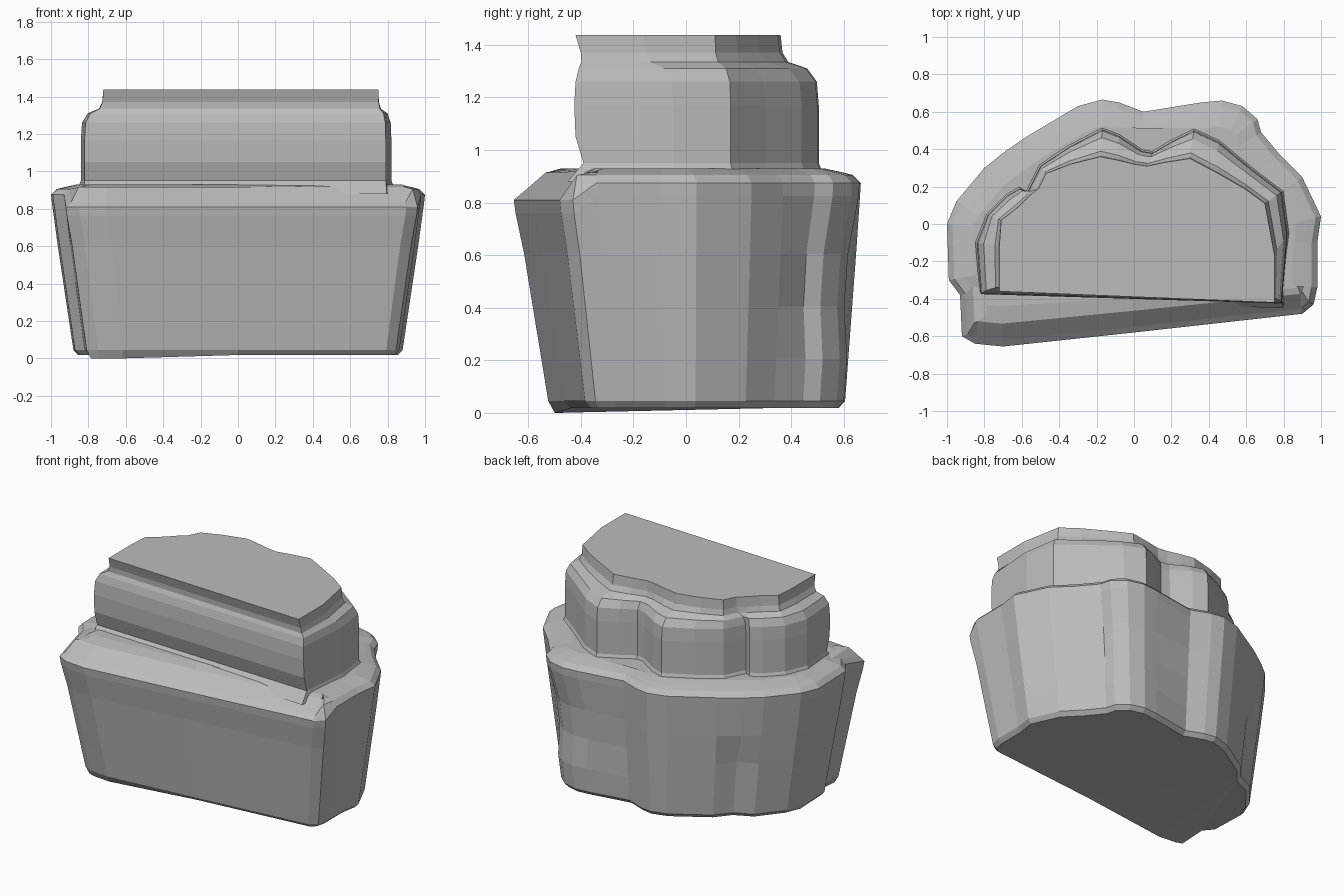
import bpy
import bmesh
from mathutils import Vector

cube = bpy.data.objects.get("Cube")
if cube:
    bpy.data.objects.remove(cube, do_unlink=True)

stone = bpy.data.materials.new("plain grey")
stone.use_nodes = True
GREY = (0.5, 0.5, 0.5, 1)
stone.diffuse_color = GREY
stone.node_tree.nodes["Principled BSDF"].inputs["Base Color"].default_value = GREY


def outline(*hundredths):
    """Pairs of x, y in hundredths of a unit, counter-clockwise."""
    return [Vector((x, y)) / 100 for x, y in zip(hundredths[::2], hundredths[1::2])]


def inset(points, amount):
    """Move every outline point inwards along its averaged normal."""
    result = []
    for i, p in enumerate(points):
        along = points[(i + 1) % len(points)] - points[i - 1]
        result.append(p + Vector((-along.y, along.x)).normalized() * amount)
    return result


def lift(points, height):
    """Give an outline a height, either fixed or a rule of the point."""
    return [(p.x, p.y, height(p) if callable(height) else height) for p in points]


def loft(name, rings):
    """Skin a stack of equal rings and close both ends."""
    bm = bmesh.new()
    loops = [[bm.verts.new(co) for co in ring] for ring in rings]
    for low, high in zip(loops, loops[1:]):
        for i in range(len(low)):
            j = (i + 1) % len(low)
            bm.faces.new((low[i], low[j], high[j], high[i]))
    ends = [bm.faces.new(loops[0][::-1]), bm.faces.new(loops[-1])]
    bmesh.ops.triangulate(bm, faces=ends)
    bmesh.ops.recalc_face_normals(bm, faces=bm.faces)
    mesh = bpy.data.meshes.new(name)
    bm.to_mesh(mesh)
    bm.free()
    mesh.materials.append(stone)
    obj = bpy.data.objects.new(name, mesh)
    bpy.context.collection.objects.link(obj)
    return obj


# Broad lower block: straight slanted front, lobed back
rim = outline(-92, -60, -85, -64, -70, -65.5, 0, -58, 90, -48, 96, -43, 98, -34, 98, -10,
              100, 4, 90, 25, 78, 37, 68, 49, 66, 56, 58, 63, 47, 66, 36, 65, 5, 60,
              -8, 65, -17, 66.5, -30, 63, -57, 47, -70, 38, -80, 30, -95, 12, -100, 0,
              -99, -30, -93, -38)


def wall(t):
    """Outline of the flared wall, from the foot (t=0) to the rim (t=1)."""
    points = []
    for p in rim:
        foot = 0.8 if p.y < 0 else 0.91
        q = Vector((p.x * (0.88 + 0.12 * t), p.y * (foot + (1 - foot) * t)))
        # recess below the overhanging back lobe
        if p.x > 0.35 and p.y > 0.45 and 0.3 < t < 0.9:
            q *= 0.96
        # shallow groove low on the back
        if -0.75 < p.x < -0.65 and p.y > 0.3 and t < 0.6:
            q *= 0.95
        points.append(q)
    return points


def is_front(p):
    return p.y < -0.4 - 0.08 * (0.9 - p.x)


def rim_height(p):
    return 0.81 if is_front(p) else 0.875


def shoulder_height(p):
    return 0.835 if p.y < -0.42 else 0.905


def ledge(points, front_scale):
    return [Vector((p.x, p.y * front_scale if p.y < -0.36 else p.y)) for p in points]


rings = [lift(inset(wall(0), 0.025), lambda p: 0.0 if p.y < -0.45 else 0.018),
         lift(wall(0), 0.045)]
rings += [lift(wall(t), 0.045 + 0.8 * t) for t in (0.2, 0.45, 0.7)]
rings += [lift(wall(0.95), lambda p: rim_height(p) - 0.05),
          lift(wall(1), rim_height),
          lift(inset(rim, 0.03), shoulder_height),
          lift(ledge(inset(rim, 0.07), 0.91), 0.915),
          lift(ledge(inset(rim, 0.14), 0.85), 0.93)]
loft("lower_block", rings)

# Upper tier: flat front, three rounded lobes, stepped top
lobes = outline(-82, -37, 79, -42, 82, -5, 79, 17, 62, 30, 45, 44, 32, 50, 20, 44, 10, 38,
                4, 39, -8, 47, -17, 50.5, -35, 41, -50, 31, -57, 17, -61, 19, -68, 15,
                -78, 5, -84, -10)
crown = outline(-72, -36, 75, -42, 75, -16, 70, 11, 59, 19, 45, 27, 30, 35, 17, 33, 7, 31,
                0, 32, -8, 34, -18, 36, -34, 32, -47, 27, -51, 19, -56, 15, -62, 9,
                -71, 2, -72, -12)


def blend(t, front_shift=0):
    """Mix lobes and crown; shift the flat front to give it a slight wave."""
    points = [a.lerp(b, t) for a, b in zip(lobes, crown)]
    for p in points[:2]:
        p.y += front_shift
    return points


loft("upper_tier", [
    lift(inset(lobes, -0.03), 0.88),
    lift(blend(0, 0.03), 0.95),
    lift(blend(0), 1.05),
    lift(blend(0, -0.005), 1.17),
    lift(blend(0.05), 1.26),
    lift(blend(0.3, 0.012), 1.31),
    lift(blend(0.8, 0.022), 1.335),
    lift(blend(0.95, 0.02), 1.37),
    lift(crown, 1.437),
])
